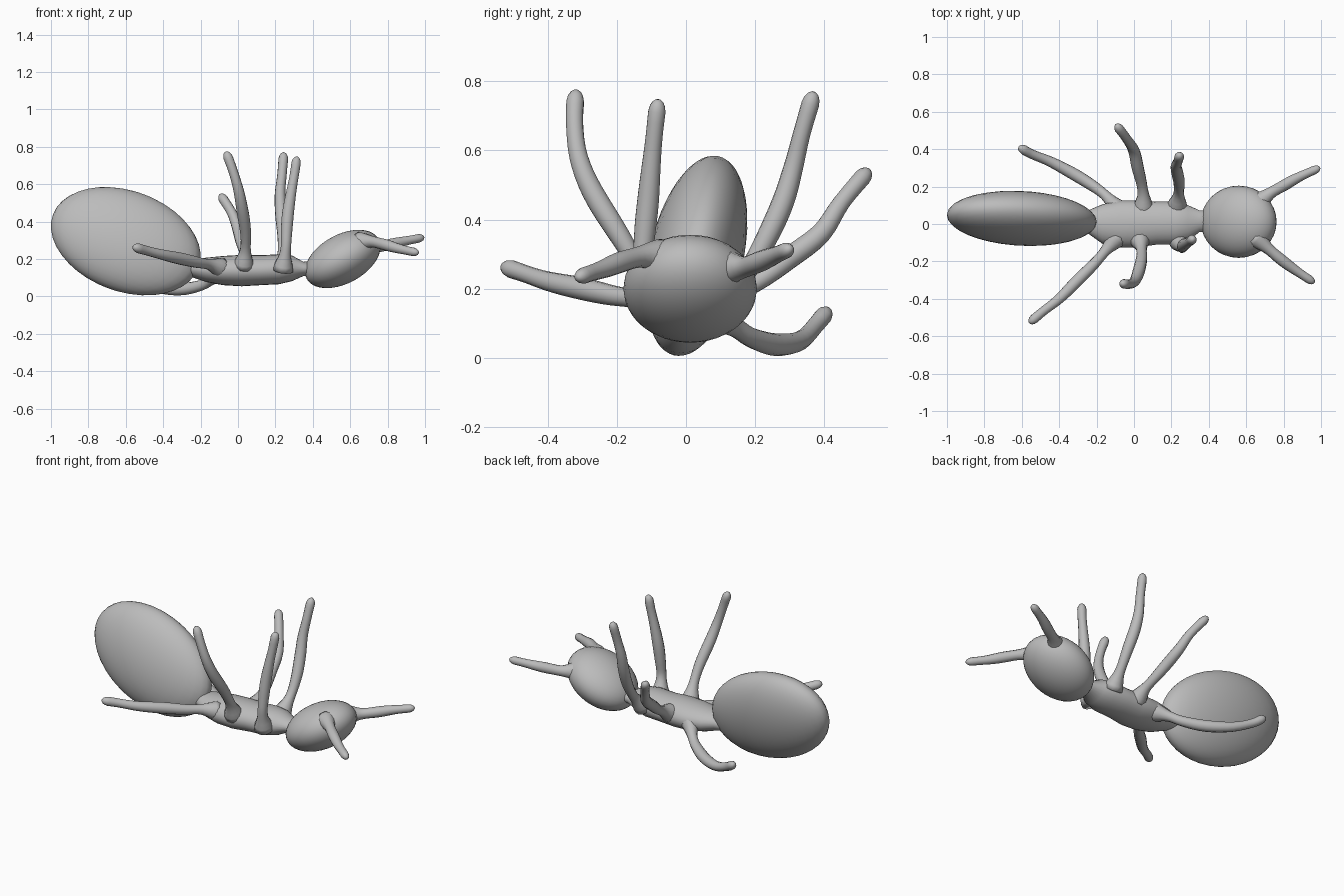
import bpy, bmesh, math
from mathutils import Vector, Matrix

if "Cube" in bpy.data.objects:
    bpy.data.objects.remove(bpy.data.objects["Cube"])

grey = bpy.data.materials.new("body_grey")
grey.diffuse_color = (0.5, 0.5, 0.5, 1)
grey.use_nodes = True
grey.node_tree.nodes["Principled BSDF"].inputs["Base Color"].default_value = grey.diffuse_color


def finish(name, bm):
    bmesh.ops.recalc_face_normals(bm, faces=bm.faces[:])
    for f in bm.faces:
        f.smooth = True
    mesh = bpy.data.meshes.new(name)
    bm.to_mesh(mesh)
    bm.free()
    mesh.materials.append(grey)
    obj = bpy.data.objects.new(name, mesh)
    bpy.context.collection.objects.link(obj)
    return obj


def ellipsoid(name, centre, radii, tilt, roll=0.0):
    bm = bmesh.new()
    bmesh.ops.create_uvsphere(bm, u_segments=32, v_segments=20, radius=1)
    bm.transform(Matrix.Translation(centre) @ Matrix.Rotation(roll, 4, 'X')
                 @ Matrix.Rotation(tilt, 4, 'Y') @ Matrix.Diagonal((*radii, 1)))
    return finish(name, bm)


def skin(name, rings):
    """Join equal-sized point rings into a closed surface."""
    bm = bmesh.new()
    loops = [[bm.verts.new(p) for p in ring] for ring in rings]
    n = len(loops[0])
    for a, b in zip(loops, loops[1:]):
        for i in range(n):
            j = (i + 1) % n
            bm.faces.new((a[i], a[j], b[j], b[i]))
    bm.faces.new(loops[0])
    bm.faces.new(loops[-1])
    return finish(name, bm)


def spline(points, steps=4):
    pts = [Vector(p) for p in points]
    pts = [2 * pts[0] - pts[1]] + pts + [2 * pts[-1] - pts[-2]]
    out = []
    for a, b, c, d in zip(pts, pts[1:], pts[2:], pts[3:]):
        for s in range(steps):
            t = s / steps
            out.append(0.5 * (2 * b + (c - a) * t + (2 * a - 5 * b + 4 * c - d) * t * t
                              + (3 * b - a - 3 * c + d) * t ** 3))
    return out + [pts[-2]]


def limb(name, points, r=0.031, flare=0.03, sides=12):
    """Tube with a flared root, a slight knee and a rounded tip."""
    path = spline(points)
    dist = [0.0]
    for a, b in zip(path, path[1:]):
        dist.append(dist[-1] + (b - a).length)
    total = dist[-1]
    # extra stations make the rounded tip
    end, back = path[-1], (path[-1] - path[-2]).normalized()
    keep = [(p, d) for p, d in zip(path, dist) if d < total - 0.045]
    keep += [(end - back * k, total - k) for k in (0.036, 0.02, 0.008, 0.001)]
    side, rings = None, []
    for i, (p, d) in enumerate(keep):
        tan = (keep[min(i + 1, len(keep) - 1)][0] - keep[max(i - 1, 0)][0]).normalized()
        if side is None:
            side = tan.orthogonal()
        side = (side - tan * side.dot(tan)).normalized()
        up = tan.cross(side)
        u = d / total
        rad = r * (0.93 + 0.12 * math.sin(u * math.pi * 2.6 - 2.2)) + flare * math.exp(-(d / 0.07) ** 2)
        left = total - d
        if left < 0.045:
            rad *= math.sqrt(max(0.03, 1 - (1 - left / 0.045) ** 2))
        rings.append([p + rad * (math.cos(a) * side + math.sin(a) * up)
                      for a in (2 * math.pi * k / sides for k in range(sides))])
    return skin(name, rings)


# abdomen and head
ellipsoid("abdomen", (-0.6, 0.03, 0.295), (0.416, 0.136, 0.273), math.radians(21), -0.22)
ellipsoid("head", (0.56, 0.012, 0.2), (0.22, 0.193, 0.13), math.radians(-29))

# thorax: x, centre y, centre z, half width, half height
sections = [(-0.32, 0.01, 0.15, 0.05, 0.03), (-0.24, 0.01, 0.15, 0.065, 0.05),
            (-0.17, 0.0, 0.142, 0.105, 0.065), (-0.08, 0.0, 0.138, 0.125, 0.078),
            (0.02, 0.0, 0.138, 0.125, 0.084), (0.12, 0.005, 0.14, 0.115, 0.08),
            (0.22, 0.005, 0.145, 0.115, 0.08), (0.29, 0.005, 0.15, 0.095, 0.068),
            (0.35, 0.015, 0.147, 0.058, 0.038), (0.42, 0.015, 0.15, 0.06, 0.04)]
skin("thorax", [[(x, y + w * math.cos(a), z + h * math.sin(a))
                 for a in (math.pi * k / 12 for k in range(24))]
                for x, y, z, w, h in sections])

# legs
limb("left_rear_leg", [(-0.08, 0.07, 0.13), (-0.14, 0.14, 0.09), (-0.2, 0.19, 0.058), (-0.31, 0.26, 0.038),
                       (-0.44, 0.33, 0.05), (-0.55, 0.375, 0.095), (-0.615, 0.412, 0.14)])
limb("left_middle_leg", [(0.05, 0.08, 0.15), (0.05, 0.15, 0.19), (0.04, 0.22, 0.23), (0.02, 0.3, 0.29),
                         (0.0, 0.39, 0.36), (-0.035, 0.45, 0.45), (-0.095, 0.53, 0.545)])
limb("left_front_leg", [(0.23, 0.09, 0.15), (0.24, 0.17, 0.24), (0.24, 0.23, 0.34), (0.23, 0.28, 0.45),
                        (0.225, 0.31, 0.55), (0.235, 0.335, 0.65), (0.245, 0.37, 0.77)])
limb("right_rear_leg", [(-0.09, -0.07, 0.15), (-0.15, -0.14, 0.17), (-0.21, -0.21, 0.18), (-0.3, -0.3, 0.2),
                        (-0.4, -0.4, 0.222), (-0.49, -0.47, 0.245), (-0.56, -0.53, 0.265)])
limb("right_middle_leg", [(0.03, -0.08, 0.16), (0.04, -0.13, 0.25), (0.04, -0.19, 0.35), (0.02, -0.27, 0.48),
                          (0.0, -0.31, 0.58), (-0.03, -0.322, 0.68), (-0.065, -0.318, 0.775)])
limb("right_front_leg", [(0.24, -0.09, 0.14), (0.255, -0.125, 0.25), (0.26, -0.12, 0.35), (0.268, -0.11, 0.45),
                         (0.285, -0.1, 0.56), (0.303, -0.09, 0.66), (0.315, -0.08, 0.748)])

# antennae
limb("left_antenna", [(0.66, 0.11, 0.26), (0.73, 0.165, 0.262), (0.8, 0.205, 0.275),
                      (0.88, 0.25, 0.293), (0.995, 0.302, 0.316)], r=0.029)
limb("right_antenna", [(0.65, -0.07, 0.29), (0.71, -0.125, 0.293), (0.78, -0.185, 0.278),
                       (0.86, -0.245, 0.255), (0.965, -0.315, 0.232)], r=0.029)
